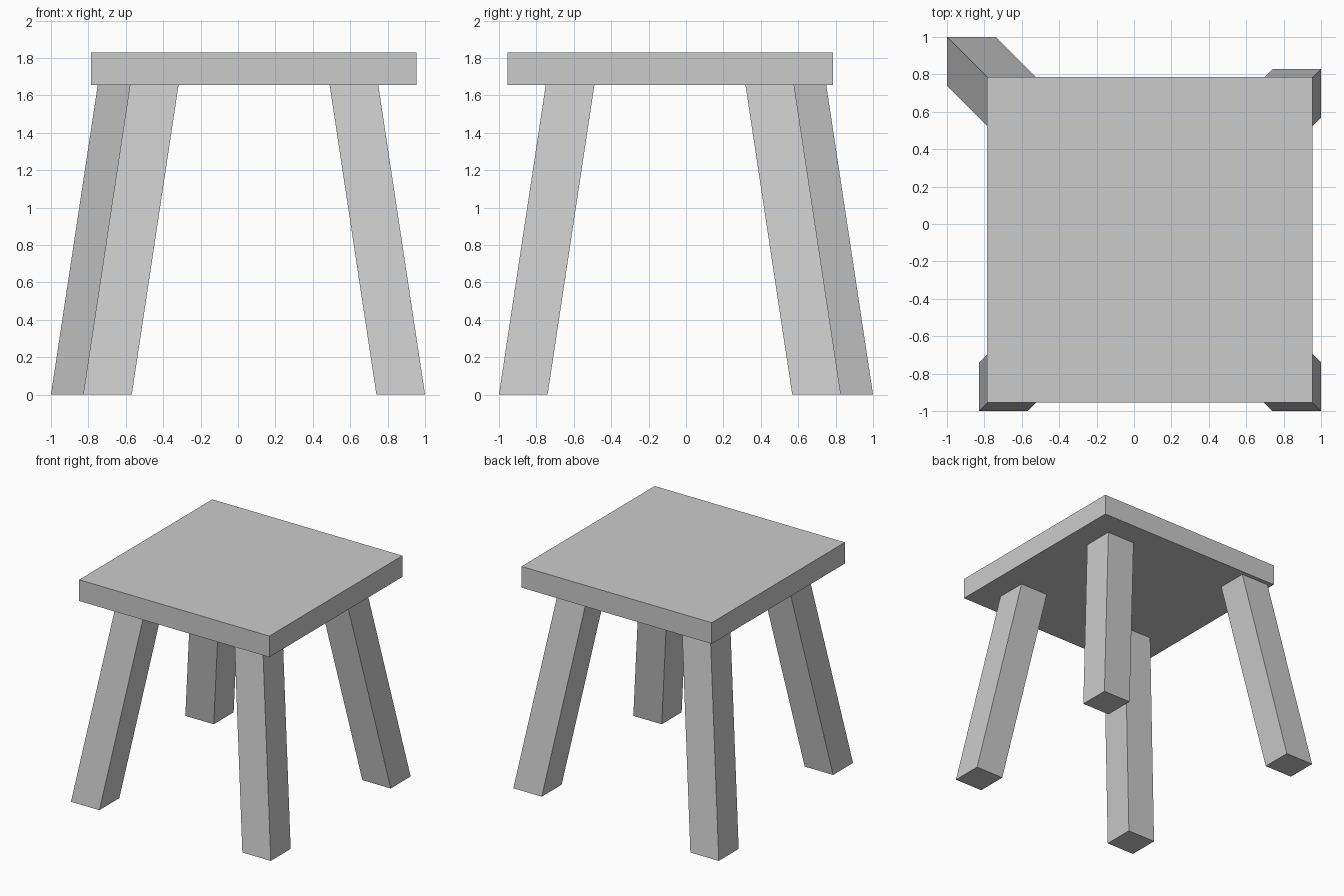
import bpy, bmesh

if "Cube" in bpy.data.objects:
    bpy.data.objects.remove(bpy.data.objects["Cube"])

SEAT_BOTTOM, SEAT_TOP = 1.655, 1.83
LEG_SIZE = 0.26
SPLAY = 0.25  # inward shift of each leg from foot to seat


def make_box(name, x, y, z0, z1, shift=(0, 0)):
    """Box between x and y ranges; the top face is shifted sideways."""
    bm = bmesh.new()
    bmesh.ops.create_cube(bm, size=1)
    for v in bm.verts:
        top = v.co.z > 0
        v.co = (x[v.co.x > 0] + shift[0] * top,
                y[v.co.y > 0] + shift[1] * top,
                z1 if top else z0)
    mesh = bpy.data.meshes.new(name)
    bm.to_mesh(mesh)
    bm.free()
    obj = bpy.data.objects.new(name, mesh)
    bpy.context.collection.objects.link(obj)


# Square seat slab
make_box("seat", (-0.785, 0.955), (-0.955, 0.785), SEAT_BOTTOM, SEAT_TOP)

# Splayed legs, placed by their outer foot corner
for name, cx, cy in (("front_right_leg", 1.0, -1.0),
                     ("front_left_leg", -0.828, -1.0),
                     ("back_right_leg", 1.0, 0.828),
                     ("back_left_leg", -1.0, 1.0)):
    sx, sy = (1 if cx > 0 else -1), (1 if cy > 0 else -1)
    xs = sorted((cx, cx - sx * LEG_SIZE))
    ys = sorted((cy, cy - sy * LEG_SIZE))
    make_box(name, xs, ys, 0, SEAT_BOTTOM, (-sx * SPLAY, -sy * SPLAY))
